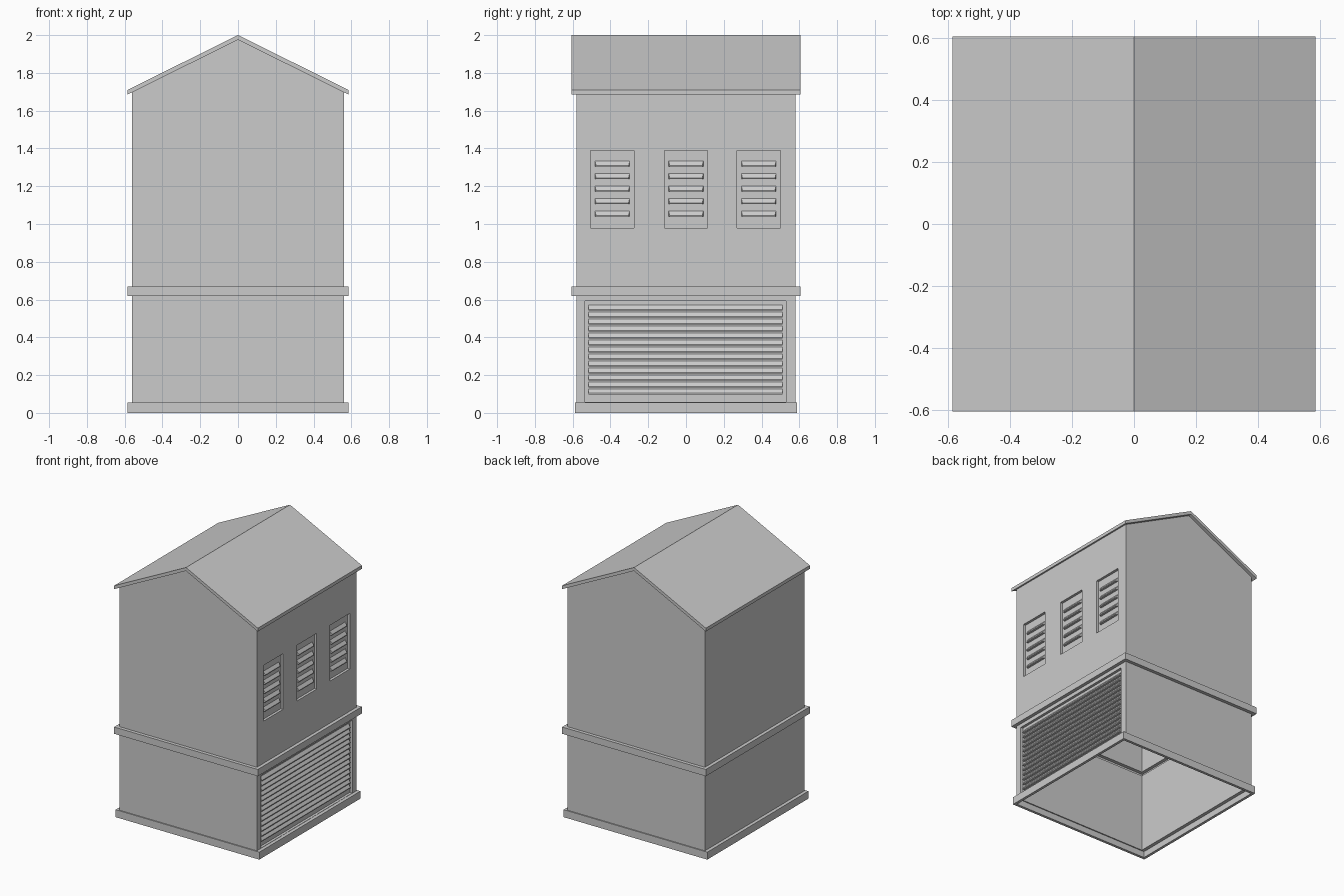
import bpy, bmesh
from mathutils import Matrix, Vector

if "Cube" in bpy.data.objects:
    bpy.data.objects.remove(bpy.data.objects["Cube"])


def finish(bm, name):
    bmesh.ops.recalc_face_normals(bm, faces=bm.faces)
    me = bpy.data.meshes.new(name)
    bm.to_mesh(me)
    bm.free()
    ob = bpy.data.objects.new(name, me)
    bpy.context.collection.objects.link(ob)
    return ob


def add_box(bm, lo, hi):
    lo, hi = Vector(lo), Vector(hi)
    m = Matrix.Translation((lo + hi) / 2) @ Matrix.Diagonal((hi - lo).to_4d())
    m[3][3] = 1
    bmesh.ops.create_cube(bm, size=1, matrix=m)


def add_prism(bm, profile, y0, y1, inset=None):
    """Extrude an (x, z) profile along y; inset pulls each point in at both ends."""
    inset = inset or [0] * len(profile)
    a = [bm.verts.new((x, y0 + i, z)) for (x, z), i in zip(profile, inset)]
    b = [bm.verts.new((x, y1 - i, z)) for (x, z), i in zip(profile, inset)]
    n = len(profile)
    bm.faces.new(a)
    bm.faces.new(b[::-1])
    for i in range(n):
        j = (i + 1) % n
        bm.faces.new((a[i], a[j], b[j], b[i]))


# Hollow walls with plinth, band and gables: outer rings up, inner rings down
T = 0.02
outer = [(.585, .588, 0), (.585, .588, .055), (.56, .58, .055), (.56, .58, .62),
         (.585, .605, .62), (.585, .605, .67), (.56, .58, .67), (.56, .58, 1.70)]
inner_z = [0, .045, .045, .63, .63, .66, .66, 1.70]
inner = [(hx - T, hy - T, z) for (hx, hy, _), z in zip(outer, inner_z)]
bm = bmesh.new()
rings = []
for hx, hy, z in outer + inner[::-1]:
    peak = 1.98 if z == 1.70 else z
    pts = [(-hx, -hy, z), (0, -hy, peak), (hx, -hy, z),
           (hx, hy, z), (0, hy, peak), (-hx, hy, z)]
    rings.append([bm.verts.new(p) for p in pts])
for k, r in enumerate(rings):
    s = rings[(k + 1) % len(rings)]
    for i in range(6):
        j = (i + 1) % 6
        bm.faces.new((r[i], r[j], s[j], s[i]))
walls = finish(bm, "walls")

# Openings on the right side: y0, y1, z0, z1
windows = [(c - .115, c + .115, .98, 1.39) for c in (-.39, 0, .385)]
door = (-.535, .53, .057, .592)
bm = bmesh.new()
for y0, y1, z0, z1 in windows + [door]:
    add_box(bm, (.50, y0, z0), (.572, y1, z1))
cutter = finish(bm, "opening_cutter")
cutter.hide_render = True
cutter.display_type = 'WIRE'
mod = walls.modifiers.new("openings", 'BOOLEAN')
mod.operation = 'DIFFERENCE'
mod.solver = 'EXACT'
mod.object = cutter


def louvred_panel(name, opening, slats, margin, height, taper):
    y0, y1, z0, z1 = opening
    bm = bmesh.new()
    add_box(bm, (.525, y0, z0), (.541, y1, z1))
    for z in slats:
        add_prism(bm, [(.54, z), (.557, z), (.557, z + .006), (.54, z + height)],
                  y0 + margin, y1 - margin, [0, taper, taper, 0])
    return finish(bm, name)


# Louvred vents and the wide shutter
for i, w in enumerate(windows):
    louvred_panel(f"vent_{i + 1}", w, [1.04 + .066 * k for k in range(5)], .023, .03, .006)
louvred_panel("shutter", door, [.098 + .037 * k for k in range(13)], .018, .03, 0)

# Gabled roof slab
bm = bmesh.new()
for s in (-1, 1):
    add_prism(bm, [(0, 2), (s * .585, 1.71), (s * .585, 1.685), (0, 1.975)], -.605, .605)
bmesh.ops.remove_doubles(bm, verts=bm.verts, dist=1e-5)
bmesh.ops.delete(bm, geom=[f for f in bm.faces if all(abs(v.co.x) < 1e-5 for v in f.verts)],
                 context='FACES_ONLY')
finish(bm, "roof")
